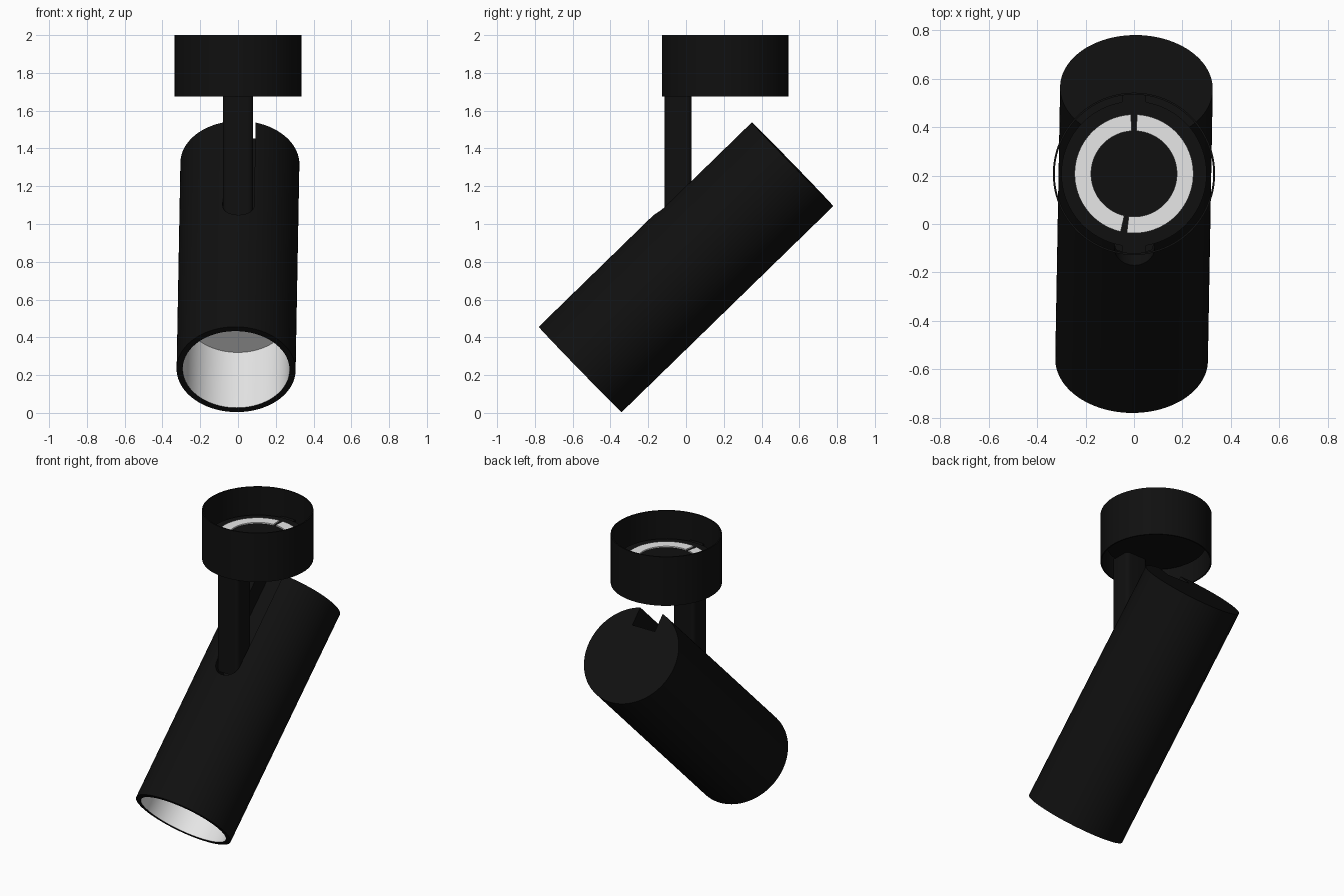
import bpy, bmesh, math
from mathutils import Matrix, Vector

if "Cube" in bpy.data.objects:
    bpy.data.objects.remove(bpy.data.objects["Cube"])


def material(name, v):
    m = bpy.data.materials.new(name)
    m.diffuse_color = (v, v, v, 1)
    m.use_nodes = True
    m.node_tree.nodes["Principled BSDF"].inputs["Base Color"].default_value = m.diffuse_color
    return m


BLACK = material("matt black", 0.005)
WHITE = material("white", 0.8)


def finish(bm, name, mats, matrix=Matrix()):
    bmesh.ops.recalc_face_normals(bm, faces=bm.faces)
    me = bpy.data.meshes.new(name)
    bm.to_mesh(me)
    bm.free()
    for m in mats:
        me.materials.append(m)
    ob = bpy.data.objects.new(name, me)
    ob.matrix_world = matrix
    bpy.context.collection.objects.link(ob)
    return ob


def smooth(ob):
    bpy.ops.object.select_all(action='DESELECT')
    ob.select_set(True)
    bpy.context.view_layer.objects.active = ob
    bpy.ops.object.shade_smooth_by_angle(angle=math.radians(35))


def lathe(profile, steps=96, start=0.0, sweep=360.0, closed=False):
    """Spin (radius, height) points round local z."""
    bm = bmesh.new()
    vs = [bm.verts.new((r, 0, z)) for r, z in profile]
    es = [bm.edges.new(p) for p in zip(vs, vs[1:])]
    if closed:
        es.append(bm.edges.new((vs[-1], vs[0])))
    full = sweep >= 360
    geom = vs + es
    if not full:
        geom = geom + [bm.faces.new(vs)]
    bmesh.ops.rotate(bm, verts=vs, matrix=Matrix.Rotation(math.radians(start), 3, 'Z'))
    bmesh.ops.spin(bm, geom=geom, axis=(0, 0, 1), cent=(0, 0, 0),
                   angle=math.radians(sweep), steps=steps)
    bmesh.ops.remove_doubles(bm, verts=bm.verts, dist=1e-5)
    bmesh.ops.dissolve_degenerate(bm, edges=bm.edges, dist=1e-6)
    return bm


def box(name, lo, hi, bevel=0.0):
    lo, hi = Vector(lo), Vector(hi)
    bm = bmesh.new()
    bmesh.ops.create_cube(bm, size=1)
    for v in bm.verts:
        v.co = Vector([(lo[i] + hi[i]) / 2 + v.co[i] * (hi[i] - lo[i]) for i in range(3)])
    if bevel:
        upright = [e for e in bm.edges if abs(e.verts[0].co.z - e.verts[1].co.z) > 0.1]
        bmesh.ops.bevel(bm, geom=upright, offset=bevel, segments=5, profile=0.5, affect='EDGES')
    return finish(bm, name, [BLACK])


# Tilted frame of the lamp body: local z runs from the open end to the back
front, back = Vector((-0.01, -0.56, 0.23)), Vector((0.01, 0.56, 1.32))
L = (back - front).length
az = (back - front).normalized()
ay = az.cross(Vector((1, 0, 0))).normalized()
ax = ay.cross(az)
frame = Matrix((ax, ay, az)).transposed().to_4x4()
frame.translation = front

# Lamp body with a white reflector well in the open end
R, RI, WELL = 0.315, 0.283, 0.42
bm = lathe([(0, WELL), (RI, WELL), (RI, 0), (R, 0), (R, L), (0, L)])
for f in bm.faces:
    c = f.calc_center_median()
    if c.z < WELL + 0.01 and c.xy.length < RI + 0.001:
        f.material_index = 1
body = finish(bm, "lamp_body", [BLACK, WHITE], frame)

# Round-ended slot along the top of the body, where the arm swings
W, START = 0.083, 0.85
pts = [(W * math.cos(t), START + W - W * math.sin(t))
       for t in [math.pi * i / 16 for i in range(17)]]
pts += [(-W, L + 0.1), (W, L + 0.1)]
bm = bmesh.new()
face = bm.faces.new([bm.verts.new((x, -0.185, z)) for x, z in pts])
ext = bmesh.ops.extrude_face_region(bm, geom=[face])
bmesh.ops.translate(bm, vec=(0, -0.25, 0),
                    verts=[g for g in ext["geom"] if isinstance(g, bmesh.types.BMVert)])
cutter = finish(bm, "slot_cutter", [BLACK], frame)
cutter.hide_render = True
bpy.context.view_layer.update()
mod = body.modifiers.new("slot", 'BOOLEAN')
mod.operation, mod.solver, mod.object = 'DIFFERENCE', 'EXACT', cutter
bpy.context.view_layer.objects.active = body
bpy.ops.object.modifier_apply(modifier=mod.name)
bpy.data.objects.remove(cutter)
smooth(body)

# Mounting cup: thin open shell with a recessed plate inside
CY = 0.207
cup = Matrix.Translation((0, CY, 0))
smooth(finish(lathe([(0.327, 1.675), (0.335, 1.675), (0.335, 2.0), (0.327, 2.0)], closed=True),
              "cup_shell", [BLACK], cup))
smooth(finish(lathe([(0, 1.795), (0.30, 1.795), (0.30, 1.825), (0, 1.825)]),
              "cup_plate", [BLACK], cup))

# Small tabs joining plate and shell
for name, s in (("front_tab", -1), ("back_tab", 1)):
    y = sorted((CY + s * 0.29, CY + s * 0.33))
    box(name, (-0.05, y[0], 1.80), (0.05, y[1], 1.82))

# White contact ring, split in two halves
for name, a, b in (("left_contact", 93, 257), ("right_contact", 263, 447)):
    prof = [(0.177, 1.824), (0.245, 1.824), (0.245, 1.833), (0.177, 1.833)]
    smooth(finish(lathe(prof, 48, a, b - a, closed=True), name, [WHITE], cup))

# Upright arm from the plate down into the slot
smooth(box("arm", (-0.08, -0.113, 1.03), (0.08, 0.03, 1.80), 0.025))
